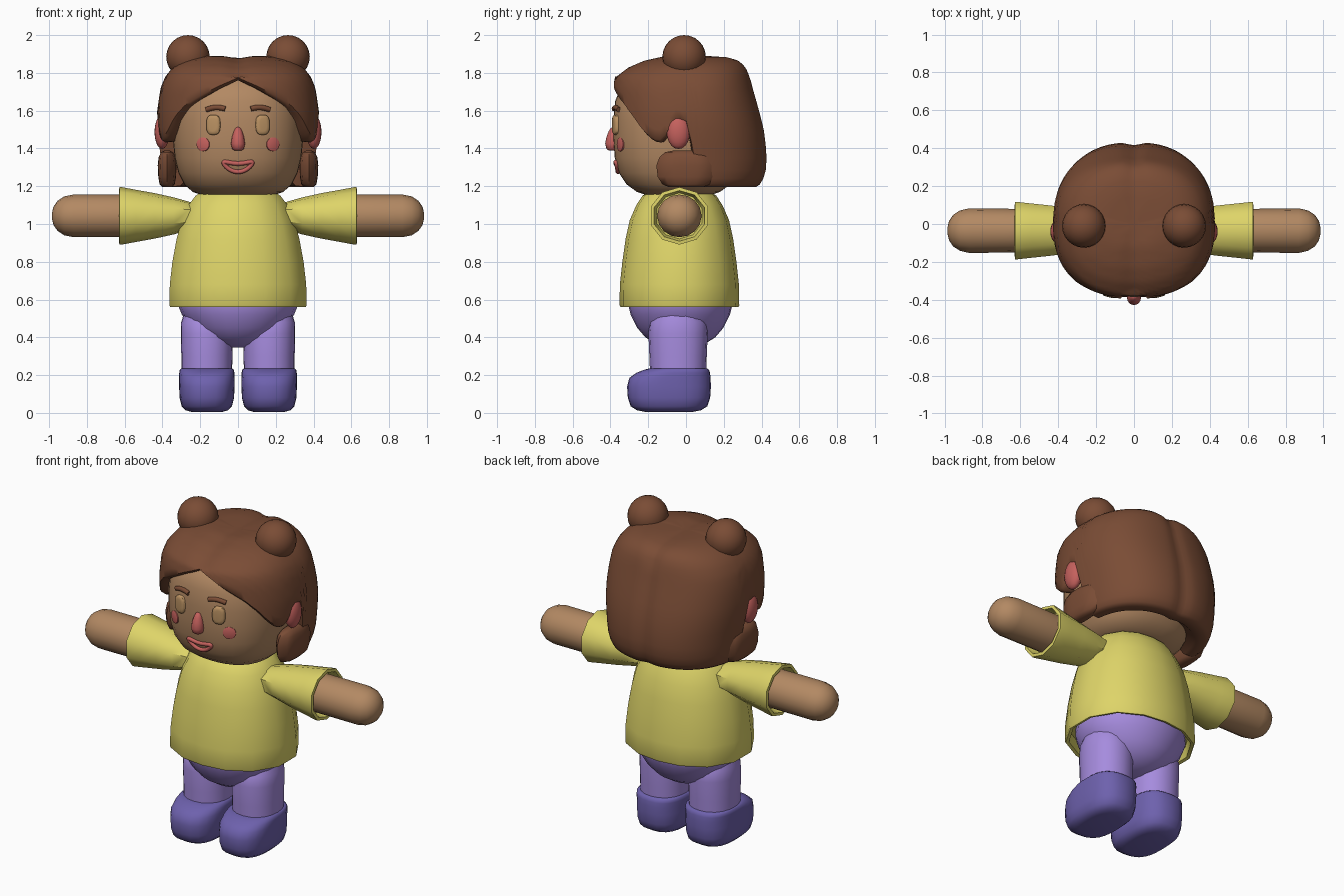
import bpy, bmesh, math
from mathutils import Matrix, Vector

if "Cube" in bpy.data.objects:
    bpy.data.objects.remove(bpy.data.objects["Cube"])


def material(name, r, g, b):
    m = bpy.data.materials.new(name)
    m.use_nodes = True
    m.diffuse_color = (r, g, b, 1)
    m.node_tree.nodes["Principled BSDF"].inputs["Base Color"].default_value = (r, g, b, 1)
    return m


SKIN = material("skin", .45, .25, .125)
TAN = material("eye_tan", .50, .29, .125)
HAIR = material("brown_hair", .195, .073, .036)
YELLOW = material("yellow_cloth", .73, .66, .14)
LILAC = material("lilac_cloth", .38, .26, .73)
VIOLET = material("violet_shoe", .155, .12, .42)
PINK = material("rose_pink", .56, .12, .11)


def finish(name, bm, mat, angle=50):
    bmesh.ops.recalc_face_normals(bm, faces=bm.faces)
    mesh = bpy.data.meshes.new(name)
    bm.to_mesh(mesh)
    bm.free()
    obj = bpy.data.objects.new(name, mesh)
    bpy.context.collection.objects.link(obj)
    mesh.materials.append(mat)
    bpy.ops.object.select_all(action="DESELECT")
    obj.select_set(True)
    bpy.context.view_layer.objects.active = obj
    bpy.ops.object.shade_smooth_by_angle(angle=math.radians(angle))
    return obj


def radius(phi, rx, ry, p):
    """Superellipse radius; phi = 0 points to -y, 90 degrees to +x."""
    return (abs(math.sin(phi) / rx) ** p + abs(math.cos(phi) / ry) ** p) ** (-1 / p)


def skin_rings(bm, rings):
    for a, b in zip(rings, rings[1:]):
        for i in range(len(a)):
            j = (i + 1) % len(a)
            bm.faces.new((a[i], a[j], b[j], b[i]))


def loft(name, sections, mat, seg=24, p=2.0, matrix=Matrix()):
    """Stack of closed sections (height, x radius, y radius, y centre)."""
    bm = bmesh.new()
    rings = []
    for h, rx, ry, cy in sections:
        ring = []
        for i in range(seg):
            phi = math.tau * i / seg
            r = radius(phi, rx, ry, p)
            ring.append(bm.verts.new(matrix @ Vector((r * math.sin(phi), cy - r * math.cos(phi), h))))
        rings.append(ring)
    skin_rings(bm, rings)
    bm.faces.new(rings[0])
    bm.faces.new(rings[-1])
    return finish(name, bm, mat)


def ball(name, centre, scale, mat, seg=20):
    bm = bmesh.new()
    bmesh.ops.create_uvsphere(bm, u_segments=seg, v_segments=seg // 2, radius=1,
                              matrix=Matrix.Translation(centre) @ Matrix.Diagonal((*scale, 1)))
    return finish(name, bm, mat)


def tube(name, points, thick, mat, closed=False):
    curve = bpy.data.curves.new(name, "CURVE")
    curve.dimensions = "3D"
    curve.bevel_depth = thick
    curve.bevel_resolution = 2
    curve.use_fill_caps = True
    line = curve.splines.new("POLY")
    line.points.add(len(points) - 1)
    for pt, co in zip(line.points, points):
        pt.co = (*co, 1)
    line.use_cyclic_u = closed
    temp = bpy.data.objects.new(name + "_path", curve)
    mesh = bpy.data.meshes.new_from_object(temp)
    bpy.data.objects.remove(temp)
    bm = bmesh.new()
    bm.from_mesh(mesh)
    return finish(name, bm, mat)


def interp(table, key):
    """Linear lookup in rows sorted by their first value."""
    key = min(max(key, table[0][0]), table[-1][0])
    for a, b in zip(table, table[1:]):
        if key <= b[0]:
            t = (key - a[0]) / (b[0] - a[0])
            return [u + (v - u) * t for u, v in zip(a[1:], b[1:])]


# Head
HEAD = [(1.15, .18, .16, -.04), (1.17, .24, .22, -.04), (1.21, .285, .275, -.04),
        (1.27, .315, .315, -.04), (1.35, .335, .337, -.04), (1.45, .345, .345, -.04),
        (1.55, .345, .345, -.04), (1.65, .335, .335, -.04), (1.74, .30, .30, -.04),
        (1.80, .22, .22, -.02)]
loft("head", HEAD, SKIN, 32, 2.4)


def face_y(x, z):
    rx, ry, cy = interp(HEAD, z)
    return cy - ry * (1 - abs(x / rx) ** 2.4) ** (1 / 2.4)


def face_frame(x, z):
    """Frame lying on the face, its local z pointing outward."""
    yaw = math.atan2(face_y(x + .01, z) - face_y(x - .01, z), .02)
    return (Matrix.Translation((x, face_y(x, z), z)) @ Matrix.Rotation(yaw, 4, "Z")
            @ Matrix.Rotation(math.pi / 2, 4, "X"))


# Hair cap: section table from crown to hem (z, half width, front, back)
CAP = [(1.892, .03, .03, .03), (1.89, .20, .12, .21), (1.865, .29, .23, .29),
       (1.83, .345, .31, .32), (1.78, .385, .375, .34), (1.72, .41, .39, .355),
       (1.60, .428, .39, .39), (1.48, .425, .385, .42), (1.36, .41, .37, .432),
       (1.26, .40, .36, .425), (1.21, .385, .34, .395)]
BY_STEP = [(i, *row) for i, row in enumerate(CAP)]
BY_HEIGHT = sorted((row[0], i) for i, row in enumerate(CAP))
# Hem height by angle away from the front, in degrees
HEM = [(0, 1.775), (15, 1.73), (30, 1.675), (40, 1.635), (50, 1.57), (58, 1.50),
       (66, 1.45), (72, 1.445), (77, 1.49), (82, 1.56), (90, 1.55), (95, 1.40),
       (100, 1.21), (180, 1.21)]
ROWS, COLS = 16, 96
bm = bmesh.new()
columns = []
for c in range(COLS):
    deg = 360 * c / COLS
    off = min(deg, 360 - deg)
    phi = math.radians(deg)
    hem = interp(HEM, off)[0]
    last = interp(BY_HEIGHT, hem)[0]
    column = []
    for k in range(ROWS + 1):
        z, rx, front, back = interp(BY_STEP, last * k / ROWS)
        r = radius(phi, rx, front if off < 90 else back, 2.4)
        r *= 1 - .035 * math.exp(-((180 - off) / 6) ** 2)
        x = r * math.sin(phi)
        if z > 1.78:
            z -= .014 * math.exp(-(x / .06) ** 2)
        column.append((x, -r * math.cos(phi), z))
    x, y, z = column[-1]
    column += [(x * s, y * s, z - d) for s, d in ((.95, .014), (.80, .008))]
    columns.append([bm.verts.new(co) for co in column])
rings = [list(r) for r in zip(*columns)]
skin_rings(bm, rings)
bm.faces.new(rings[0])
core = bm.verts.new((0, 0, 1.5))
for i in range(COLS):
    bm.faces.new((rings[-1][i], rings[-1][(i + 1) % COLS], core))
finish("hair_cap", bm, HAIR, 60)

# Shirt body with a turned-in hem
loft("shirt_body", [(.62, .34, .285, -.035), (.565, .35, .295, -.035), (.56, .368, .312, -.035),
                    (.57, .372, .317, -.035), (.68, .370, .315, -.035), (.80, .356, .302, -.035),
                    (.92, .333, .285, -.035), (1.02, .305, .263, -.035), (1.10, .268, .228, -.035),
                    (1.15, .23, .195, -.035), (1.175, .19, .16, -.035)], YELLOW, 14, 2.2)

# Hips
loft("hips", [(.345, .06, .06, -.03), (.365, .13, .13, -.03), (.40, .195, .185, -.03),
              (.45, .25, .228, -.03), (.52, .297, .263, -.03), (.58, .322, .278, -.03),
              (.64, .32, .27, -.03)], LILAC, 24)

# Nose
loft("nose", [(1.388, .018, .018, -.39), (1.398, .031, .031, -.39), (1.425, .037, .038, -.39),
              (1.46, .032, .033, -.388), (1.49, .023, .025, -.385), (1.508, .014, .015, -.383),
              (1.513, .005, .005, -.383)], PINK, 16)

# Mouth
lips = []
for i in range(32):
    a = math.tau * i / 32
    x = .076 * math.cos(a)
    z = 1.298 + .022 * math.sin(a) + .026 * math.cos(a) ** 2
    lips.append((x, face_y(x, z) - .004, z))
tube("lips", lips, .012, PINK, True)

# Paired parts
for s, side in ((1, "left"), (-1, "right")):
    ball(side + "_hair_bun", (s * .265, -.01, 1.885), (.115, .115, .115), HAIR, 24)
    ball(side + "_ear", (s * .402, -.04, 1.487), (.04, .062, .09), PINK)
    loft(side + "_hair_lock", [(1.195, .025, .09, 0), (1.21, .04, .125, 0), (1.25, .047, .15, 0),
                               (1.31, .05, .157, 0), (1.355, .045, .14, 0), (1.38, .032, .11, 0),
                               (1.39, .012, .06, 0)], HAIR, 20, 2.3,
         Matrix.Translation((s * .375, 0, 0)))

    # Face details
    loft(side + "_eye", [(-.03, .037, .053, 0), (.008, .037, .053, 0), (.014, .030, .046, 0),
                         (.016, .018, .034, 0)], TAN, 24, 3, face_frame(s * .13, 1.525))
    loft(side + "_cheek", [(-.02, .037, .037, 0), (.003, .037, .037, 0), (.006, .03, .03, 0)],
         PINK, 24, 2, face_frame(s * .185, 1.422))
    brow = []
    for i in range(9):
        t = i / 8
        x, z = s * (.068 + .10 * t), 1.603 + .014 * math.sin(math.pi * (.15 + .8 * t))
        brow.append((x, face_y(x, z) - .004, z))
    tube(side + "_eyebrow", brow, .014, HAIR)

    # Arm and sleeve run outward along x
    out = Matrix(((0, 0, s, 0), (1, 0, 0, -.035), (0, 1, 0, 1.043), (0, 0, 0, 1)))
    loft(side + "_arm", [(.4, .11, .11, 0), (.62, .115, .113, 0), (.87, .118, .113, 0),
                         (.92, .106, .103, 0), (.955, .083, .08, 0), (.977, .05, .048, 0),
                         (.985, .015, .015, 0)], SKIN, 16, 2, out)
    loft(side + "_sleeve", [(.18, .09, .06, 0), (.26, .115, .075, 0), (.34, .13, .098, 0),
                            (.44, .142, .120, 0), (.54, .152, .138, 0), (.615, .160, .152, 0),
                            (.628, .160, .152, 0), (.63, .142, .134, 0), (.58, .126, .122, 0)],
         YELLOW, 10, 2, out)

    # Leg and shoe
    place = Matrix.Translation((s * .165, 0, 0))
    loft(side + "_leg", [(.2, .134, .148, -.042), (.3, .135, .152, -.042), (.42, .138, .157, -.042),
                         (.48, .136, .152, -.04), (.53, .12, .12, -.04)], LILAC, 20, 2.2, place)
    loft(side + "_shoe", [(.006, .085, .13, -.09), (.014, .112, .17, -.09), (.035, .133, .203, -.09),
                          (.08, .144, .218, -.09), (.14, .147, .222, -.09), (.185, .147, .215, -.085),
                          (.212, .146, .195, -.068), (.228, .143, .172, -.05),
                          (.236, .134, .152, -.042)], VIOLET, 28, 2.7, place)
